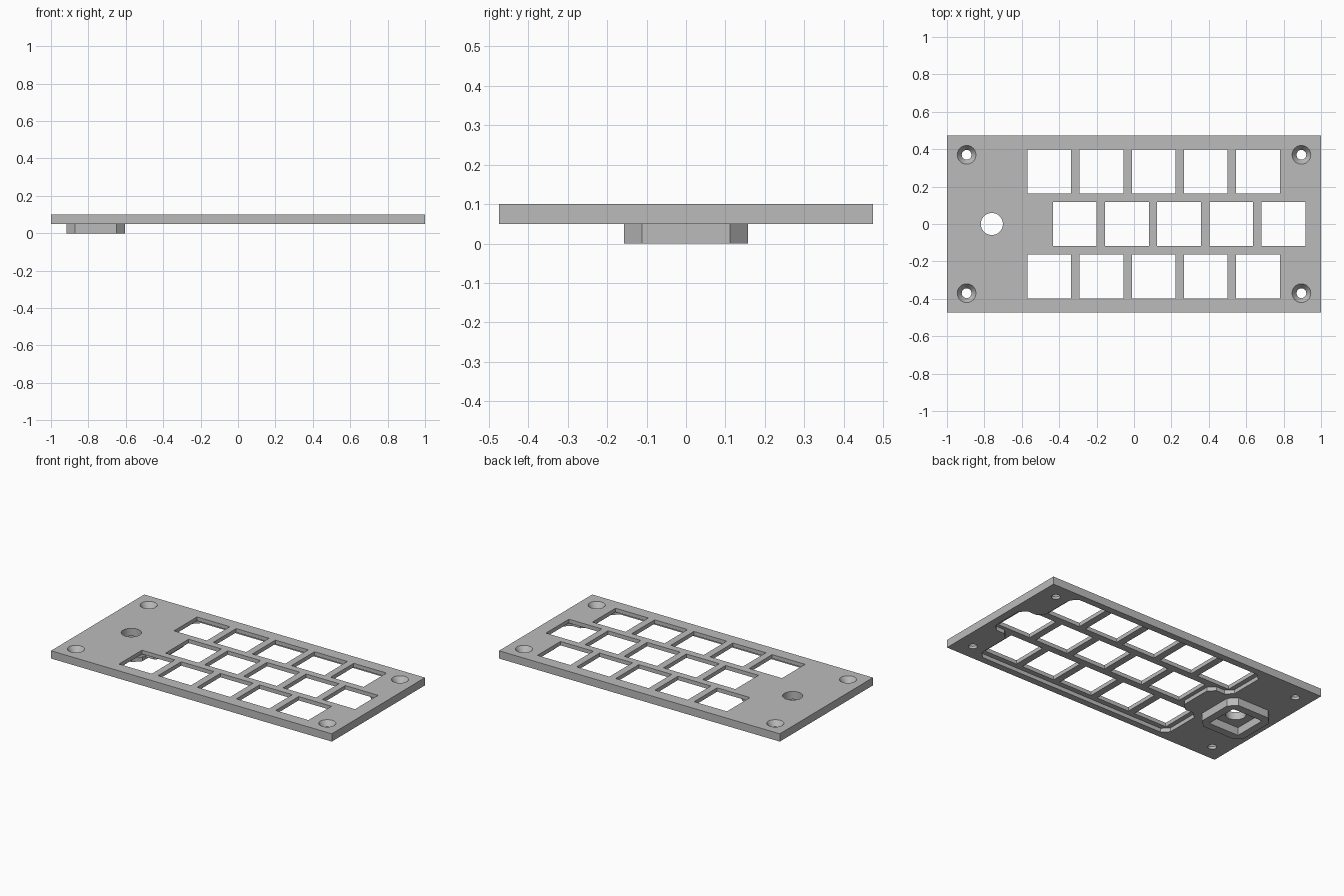
import bpy
import bmesh
from math import cos, sin, tau

cube = bpy.data.objects.get("Cube")
if cube:
    bpy.data.objects.remove(cube, do_unlink=True)

grey = bpy.data.materials.new("plain grey")
grey.use_nodes = True
colour = (0.5, 0.5, 0.5, 1)
grey.diffuse_color = colour
grey.node_tree.nodes["Principled BSDF"].inputs["Base Color"].default_value = colour


def prism(name, outline, z0, z1, top_outline=None):
    """Solid between an outline at z0 and a matching one at z1."""
    bm = bmesh.new()
    low = [bm.verts.new((x, y, z0)) for x, y in outline]
    high = [bm.verts.new((x, y, z1)) for x, y in top_outline or outline]
    bm.faces.new(low)
    bm.faces.new(high)
    n = len(low)
    for i in range(n):
        j = (i + 1) % n
        bm.faces.new((low[i], low[j], high[j], high[i]))
    bmesh.ops.recalc_face_normals(bm, faces=bm.faces)
    mesh = bpy.data.meshes.new(name)
    bm.to_mesh(mesh)
    bm.free()
    mesh.materials.append(grey)
    obj = bpy.data.objects.new(name, mesh)
    bpy.context.collection.objects.link(obj)
    return obj


def box(cx, cy, hx, hy):
    return [(cx - hx, cy - hy), (cx + hx, cy - hy), (cx + hx, cy + hy), (cx - hx, cy + hy)]


def circle(cx, cy, r, n=40):
    return [(cx + r * cos(tau * i / n), cy + r * sin(tau * i / n)) for i in range(n)]


def combine(target, other, operation):
    """Apply a boolean and remove the helper solid."""
    mod = target.modifiers.new(operation, 'BOOLEAN')
    mod.operation = operation
    mod.solver = 'EXACT'
    mod.object = other
    bpy.ops.object.select_all(action='DESELECT')
    bpy.context.view_layer.objects.active = target
    target.select_set(True)
    bpy.ops.object.modifier_apply(modifier=mod.name)
    bpy.data.objects.remove(other, do_unlink=True)


BOTTOM, TOP = 0.05, 0.10
KNOB_X = -0.76

# Main plate
plate = prism("key_plate", box(0, 0, 1, 0.474), BOTTOM, TOP)

# Chamfered block under the knob hole
h, c = 0.157, 0.111
corners = [(h, -c), (h, c), (c, h), (-c, h), (-h, c), (-h, -c), (-c, -h), (c, -h)]
block = prism("knob_block", [(KNOB_X + x, y) for x, y in corners], 0, 0.06)
combine(plate, block, 'UNION')
combine(plate, prism("block_recess", box(KNOB_X, 0, 0.107, 0.107), -0.1, BOTTOM), 'DIFFERENCE')
combine(plate, prism("knob_hole", circle(KNOB_X, 0, 0.059), -0.1, 0.2), 'DIFFERENCE')

# Thinned pocket beneath the three staggered key rows
half = [(-0.46, 0.1), (-0.5, 0.14), (-0.56, 0.14), (-0.6, 0.18), (-0.6, 0.39),
        (-0.56, 0.43), (0.77, 0.43), (0.81, 0.39), (0.81, 0.18), (0.85, 0.14),
        (0.91, 0.14), (0.95, 0.1)]
pocket = half + [(x, -y) for x, y in reversed(half)]
combine(plate, prism("key_pocket", pocket, 0.02, 0.075), 'DIFFERENCE')

# Square key openings
for y, first in ((0.28, -0.453), (0, -0.317), (-0.28, -0.453)):
    for i in range(5):
        opening = box(first + 0.279 * i, y, 0.117, 0.117)
        combine(plate, prism("key_opening", opening, 0.02, 0.2), 'DIFFERENCE')

# Countersunk screw holes at the corners
for x in (-0.895, 0.895):
    for y in (-0.37, 0.37):
        combine(plate, prism("screw_hole", circle(x, y, 0.026), 0, 0.2), 'DIFFERENCE')
        sink = prism("countersink", circle(x, y, 0.026), 0.066, 0.102, circle(x, y, 0.0515))
        combine(plate, sink, 'DIFFERENCE')

plate.select_set(True)
bpy.ops.object.shade_smooth_by_angle(angle=0.5)
